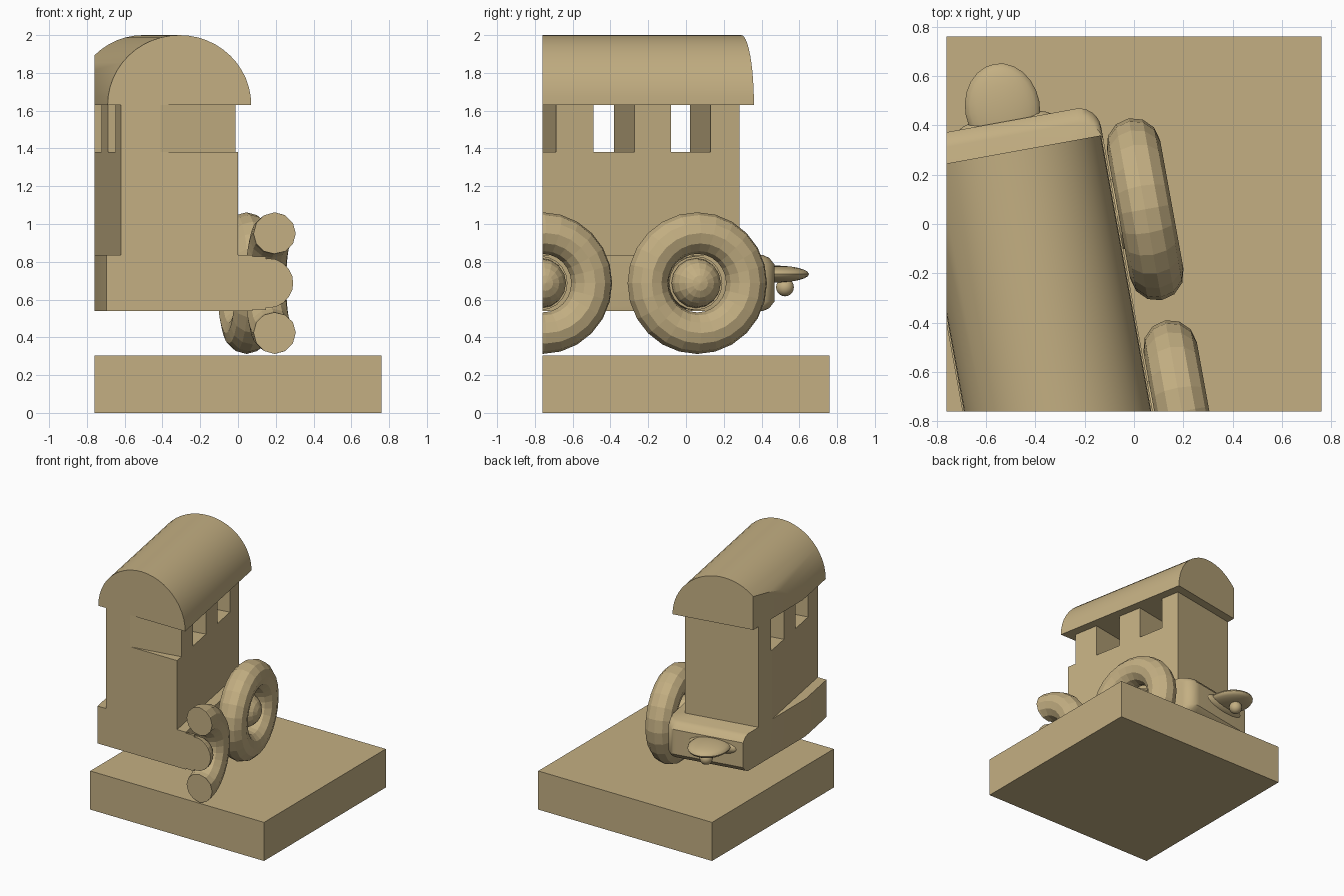
import bpy, bmesh, math
from mathutils import Matrix, Vector

if "Cube" in bpy.data.objects:
    bpy.data.objects.remove(bpy.data.objects["Cube"])

# One tan colour for everything
tan = bpy.data.materials.new("tan")
tan.diffuse_color = (0.55, 0.43, 0.225, 1)
tan.use_nodes = True
tan.node_tree.nodes["Principled BSDF"].inputs["Base Color"].default_value = tan.diffuse_color

# Wagon frame: local y runs towards the back, turned slightly on the base
WAGON = Matrix.Translation((-0.31, -0.76, 0)) @ Matrix.Rotation(math.radians(10.3), 4, 'Z')
EDGE = 0.76


def finish(bm, name, wagon=True, smooth=False):
    """Place the part, slice it flush with the base edges and cap the cuts."""
    if wagon:
        bm.transform(WAGON)
        for co, no in (((-EDGE, 0, 0), (-1, 0, 0)), ((0, -EDGE, 0), (0, -1, 0))):
            bmesh.ops.bisect_plane(bm, geom=bm.verts[:] + bm.edges[:] + bm.faces[:],
                                   plane_co=co, plane_no=no, clear_outer=True)
            rim = [e for e in bm.edges if e.is_boundary]
            if rim:
                bmesh.ops.holes_fill(bm, edges=rim, sides=0)
    bmesh.ops.recalc_face_normals(bm, faces=bm.faces[:])
    me = bpy.data.meshes.new(name)
    bm.to_mesh(me)
    bm.free()
    me.materials.append(tan)
    ob = bpy.data.objects.new(name, me)
    bpy.context.collection.objects.link(ob)
    if smooth:
        bpy.ops.object.select_all(action='DESELECT')
        ob.select_set(True)
        bpy.context.view_layer.objects.active = ob
        bpy.ops.object.shade_smooth_by_angle(angle=math.radians(35))
    return ob


def box(bm, lo, hi):
    lo, hi = Vector(lo), Vector(hi)
    m = Matrix.Translation((lo + hi) / 2) @ Matrix.Diagonal((*(hi - lo), 1))
    bmesh.ops.create_cube(bm, size=1, matrix=m)


def skin(bm, rings, caps=True, loop=False):
    """Join rings of points with quads."""
    vs = [[bm.verts.new(p) for p in r] for r in rings]
    n = len(vs[0])
    pairs = list(zip(vs, vs[1:])) + ([(vs[-1], vs[0])] if loop else [])
    for a, b in pairs:
        for i in range(n):
            j = (i + 1) % n
            bm.faces.new((a[i], a[j], b[j], b[i]))
    if caps:
        bm.faces.new(vs[0])
        bm.faces.new(vs[-1])


def ball(bm, at, radii, u=16, v=10, axis=None):
    m = Matrix.Translation(at) @ Matrix.Diagonal((*radii, 1))
    if axis:
        m = m @ Matrix.Rotation(math.pi / 2, 4, axis)
    bmesh.ops.create_uvsphere(bm, u_segments=u, v_segments=v, radius=1, matrix=m)


# Base slab
bm = bmesh.new()
box(bm, (-EDGE, -EDGE, 0), (EDGE, EDGE, 0.305))
finish(bm, "base", wagon=False)

# Chassis: stacked outlines with a rounded rear end
bm = bmesh.new()
rings = []
for z, d in ((0.54, 0.06), (0.555, 0.028), (0.59, 0), (0.785, 0), (0.82, 0.028), (0.835, 0.06)):
    w, end, r = 0.38, 1.195 - d, 0.09
    arc = [(w - r + r * math.cos(math.pi / 2 * k / 6), end - r + r * math.sin(math.pi / 2 * k / 6))
           for k in range(7)]
    pts = [(w, -0.4)] + arc + [(-x, y) for x, y in reversed(arc)] + [(-w, -0.4)]
    rings.append([(x, y, z) for x, y in pts])
skin(bm, rings)
finish(bm, "chassis", smooth=True)

# Cabin body: lower wall block and pillars between the window openings
bm = bmesh.new()
W = 0.305
box(bm, (-W, -0.4, 0.83), (W, 1.005, 1.38))
for y0, y1 in ((0.018, 0.219), (0.44, 0.636), (0.85, 1.005)):
    box(bm, (-W, y0, 1.38), (W, y1, 1.635))
finish(bm, "cabin")

# Barrel roof
bm = bmesh.new()
prof = [(0.374 * math.cos(math.pi * k / 24), 1.63 + 0.37 * math.sin(math.pi * k / 24)) for k in range(25)]
skin(bm, [[(x, y, z) for x, z in prof] for y in (-0.4, 1.07)])
finish(bm, "roof", smooth=True)

# Wheels on the right side: ring tyre, axle and round hub
for label, yc in (("rear", 0.743), ("front", -0.09)):
    bm = bmesh.new()
    rings = []
    for i in range(24):
        a = 2 * math.pi * i / 24
        ring = []
        for k in range(12):
            b = 2 * math.pi * k / 12
            rad = 0.265 + 0.11 * math.cos(b)
            ring.append((0.496 + 0.11 * math.sin(b), yc + rad * math.cos(a), 0.687 + rad * math.sin(a)))
        rings.append(ring)
    skin(bm, rings, caps=False, loop=True)
    finish(bm, label + "_tyre")

    bm = bmesh.new()
    ball(bm, (0.462, yc, 0.687), (0.132, 0.132, 0.132), axis='Y')
    finish(bm, label + "_hub")

    bm = bmesh.new()
    skin(bm, [[(x, yc + 0.143 * math.cos(2 * math.pi * k / 20), 0.687 + 0.143 * math.sin(2 * math.pi * k / 20))
               for k in range(20)] for x in (0.3, 0.45)])
    finish(bm, label + "_axle")

# Coupler tongue, its flared root and the pin below
bm = bmesh.new()
ball(bm, (0, 1.25, 0.735), (0.152, 0.183, 0.045), 24, 12)
finish(bm, "coupler_tongue", smooth=True)
bm = bmesh.new()
ball(bm, (0, 1.17, 0.72), (0.21, 0.06, 0.06), 20, 10)
finish(bm, "coupler_root", smooth=True)
bm = bmesh.new()
ball(bm, (0, 1.305, 0.665), (0.048, 0.048, 0.048), 16, 10)
finish(bm, "coupler_pin", smooth=True)
